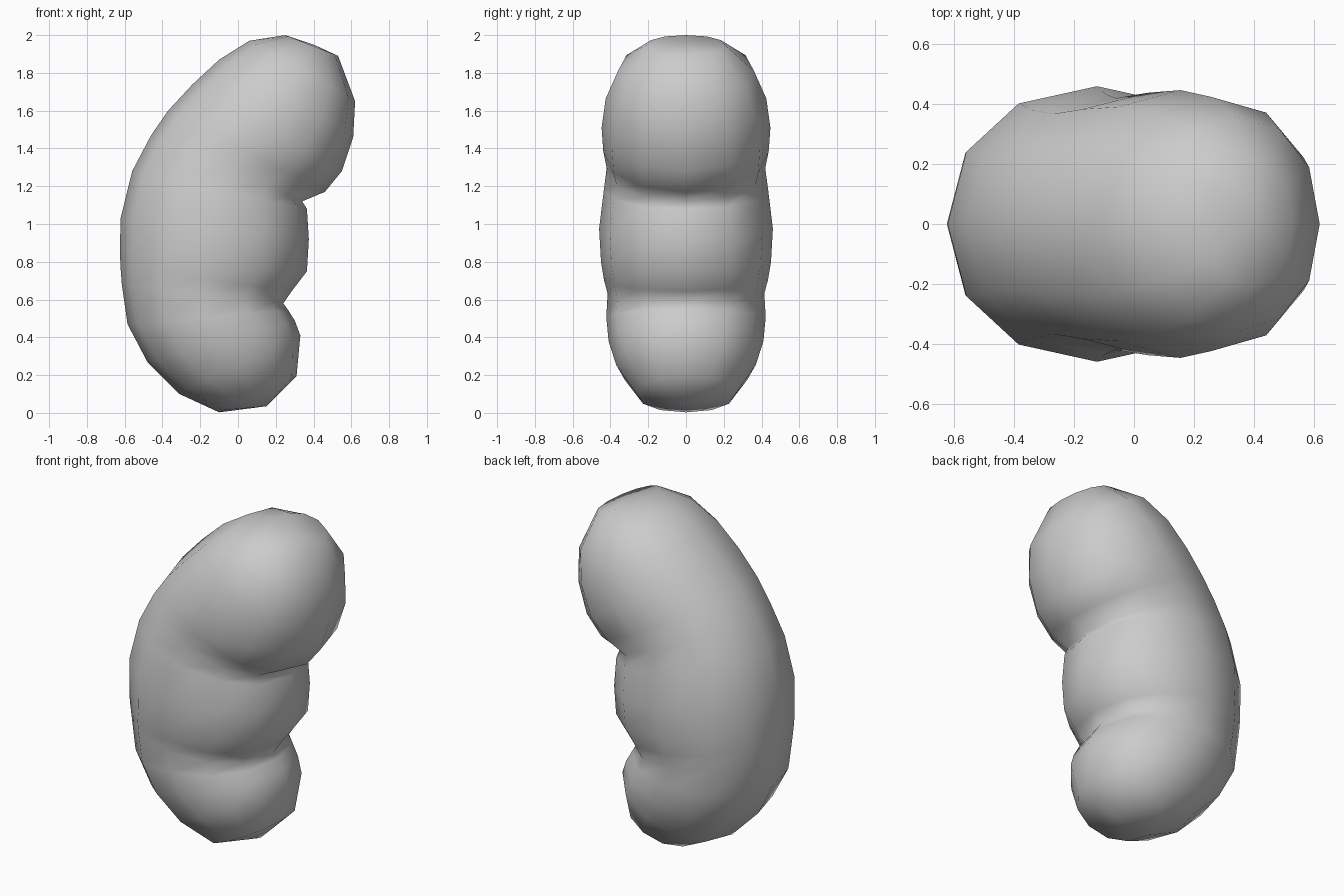
import bpy, bmesh, math

if "Cube" in bpy.data.objects:
    bpy.data.objects.remove(bpy.data.objects["Cube"])

SIDES = 12
# Each ring: outer back point (x, z), inner front point (x, z), half width in y
RINGS = [
    # bottom lobe
    (-0.10, 0.003, 0.31, 0.195, 0.26),
    (-0.31, 0.10, 0.33, 0.41, 0.37),
    (-0.48, 0.27, 0.30, 0.49, 0.41),
    (-0.585, 0.47, 0.265, 0.545, 0.422),
    # lower crease
    (-0.615, 0.68, 0.24, 0.58, 0.415),
    # middle lobe
    (-0.622, 0.77, 0.285, 0.645, 0.435),
    (-0.625, 0.85, 0.365, 0.75, 0.45),
    (-0.622, 1.03, 0.375, 0.92, 0.46),
    (-0.56, 1.28, 0.365, 1.08, 0.435),
    # upper crease
    (-0.46, 1.47, 0.34, 1.12, 0.42),
    # top lobe
    (-0.37, 1.60, 0.46, 1.17, 0.438),
    (-0.24, 1.74, 0.55, 1.28, 0.447),
    (-0.10, 1.87, 0.61, 1.46, 0.425),
    (0.06, 1.97, 0.62, 1.65, 0.36),
    (0.25, 2.00, 0.53, 1.89, 0.21),
]
BOTTOM_POLE = (0.15, 0, 0.035)
TOP_POLE = (0.40, 0, 1.95)


def soft(v):
    """Slightly squared circle coordinate."""
    return math.copysign(abs(v) ** 0.93, v)


# Bent body lofted through tilted rings
bm = bmesh.new()
loops = []
for ax, az, bx, bz, w in RINGS:
    loop = []
    for i in range(SIDES):
        t = 2 * math.pi * i / SIDES
        c, s = soft(math.cos(t)), soft(math.sin(t))
        loop.append(bm.verts.new(((ax + bx) / 2 + (bx - ax) / 2 * c, w * s,
                                  (az + bz) / 2 + (bz - az) / 2 * c)))
    loops.append(loop)

for low, high in zip(loops, loops[1:]):
    for i in range(SIDES):
        j = (i + 1) % SIDES
        bm.faces.new((low[i], low[j], high[j], high[i]))

# Rounded ends
for loop, pole in ((loops[0], BOTTOM_POLE), (loops[-1], TOP_POLE)):
    tip = bm.verts.new(pole)
    for i in range(SIDES):
        bm.faces.new((loop[i], loop[(i + 1) % SIDES], tip))

bmesh.ops.recalc_face_normals(bm, faces=bm.faces)
for f in bm.faces:
    f.smooth = True
mesh = bpy.data.meshes.new("bean_body")
bm.to_mesh(mesh)
bm.free()
body = bpy.data.objects.new("bean_body", mesh)
bpy.context.collection.objects.link(body)
